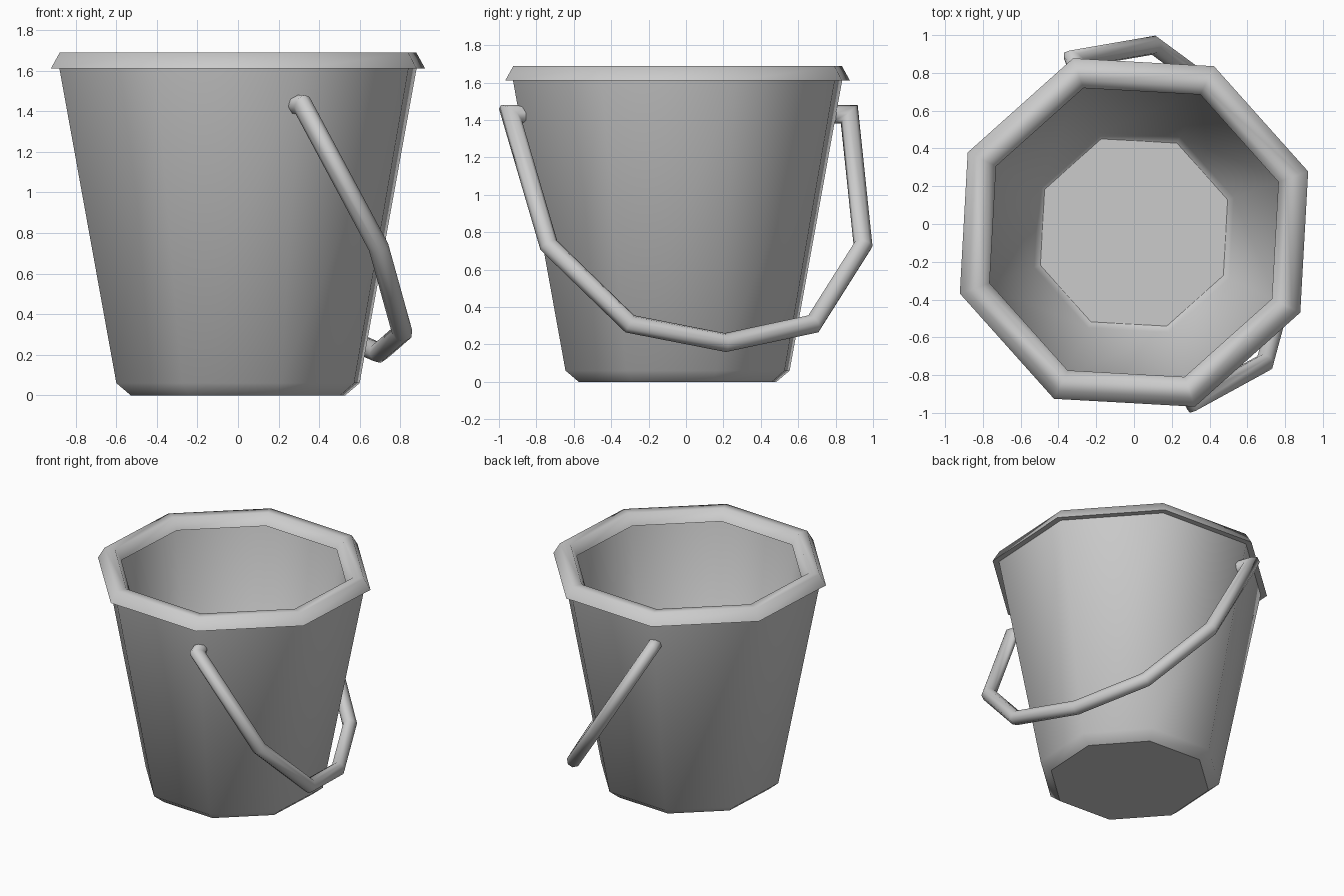
import bpy, bmesh, math
from mathutils import Vector

if "Cube" in bpy.data.objects:
    bpy.data.objects.remove(bpy.data.objects["Cube"])

SIDES = 8
TURN = math.radians(-70.7)            # one bucket corner, also the handle axis
CENTRE = Vector((0, -0.045, 0))


def finish(name, bm, flat_caps=False):
    bmesh.ops.recalc_face_normals(bm, faces=bm.faces)
    me = bpy.data.meshes.new(name)
    bm.to_mesh(me)
    bm.free()
    ob = bpy.data.objects.new(name, me)
    bpy.context.collection.objects.link(ob)
    bpy.ops.object.select_all(action='DESELECT')
    ob.select_set(True)
    bpy.context.view_layer.objects.active = ob
    bpy.ops.object.shade_smooth_by_angle(angle=math.radians(70))
    if flat_caps:
        for p in me.polygons:
            if len(p.vertices) == SIDES:
                p.use_smooth = False
    return ob


def bridge(bm, a, b):
    n = len(a)
    for i in range(n):
        j = (i + 1) % n
        bm.faces.new((a[i], a[j], b[j], b[i]))


def lathe(name, profile, closed):
    bm = bmesh.new()
    rings = []
    for r, z in profile:
        angles = [TURN + 2 * math.pi * i / SIDES for i in range(SIDES)]
        rings.append([bm.verts.new(CENTRE + Vector((r * math.cos(a), r * math.sin(a), z)))
                      for a in angles])
    for a, b in zip(rings, rings[1:]):
        bridge(bm, a, b)
    if closed:
        bridge(bm, rings[-1], rings[0])
    else:
        bm.faces.new(rings[0])
        bm.faces.new(rings[-1])
    return finish(name, bm, not closed)


def tube(name, path, radius, sides=8):
    # planar path with mitred joints
    bm = bmesh.new()
    normal = (path[2] - path[1]).cross(path[4] - path[2]).normalized()
    rings = []
    for i, p in enumerate(path):
        d0 = (p - path[max(i - 1, 0)]).normalized()
        d1 = (path[min(i + 1, len(path) - 1)] - p).normalized()
        t = (d0 + d1).normalized()
        side = normal.cross(t).normalized()
        ref = d1 if d1.length else d0
        stretch = 1 / max(t.dot(ref), 0.5)
        rings.append([bm.verts.new(p + radius * (math.cos(a) * normal + math.sin(a) * stretch * side))
                      for a in [2 * math.pi * (k + 0.5) / sides for k in range(sides)]])
    for a, b in zip(rings, rings[1:]):
        bridge(bm, a, b)
    bm.faces.new(rings[0])
    bm.faces.new(rings[-1])
    return finish(name, bm, True)


# Tapered bucket body with thick wall and chamfered base
lathe("bucket_body", [(0.56, 0), (0.635, 0.06), (0.936, 1.63),
                      (0.845, 1.63), (0.56, 0.106), (0.525, 0.08)], closed=False)

# Sloped rim around the top
lathe("bucket_rim", [(0.977, 1.61), (0.93, 1.69), (0.855, 1.69), (0.81, 1.61)], closed=True)

# Hanging handle: (distance along pivot axis, height), mirrored, in a tilted plane
axis = Vector((math.cos(TURN), math.sin(TURN), 0))
out = Vector((-axis.y, axis.x, 0))
pivot = CENTRE + Vector((0, 0.012, 0))
half = [(0.87, 1.43), (0.96, 1.43), (0.89, 0.73), (0.52, 0.31)]
points = half + [(0, 0.21)] + [(-s, z) for s, z in reversed(half)]
path = [pivot + axis * s + out * (0.603 * (1.43 - z)) + Vector((0, 0, z)) for s, z in points]
tube("handle", path, 0.05)
